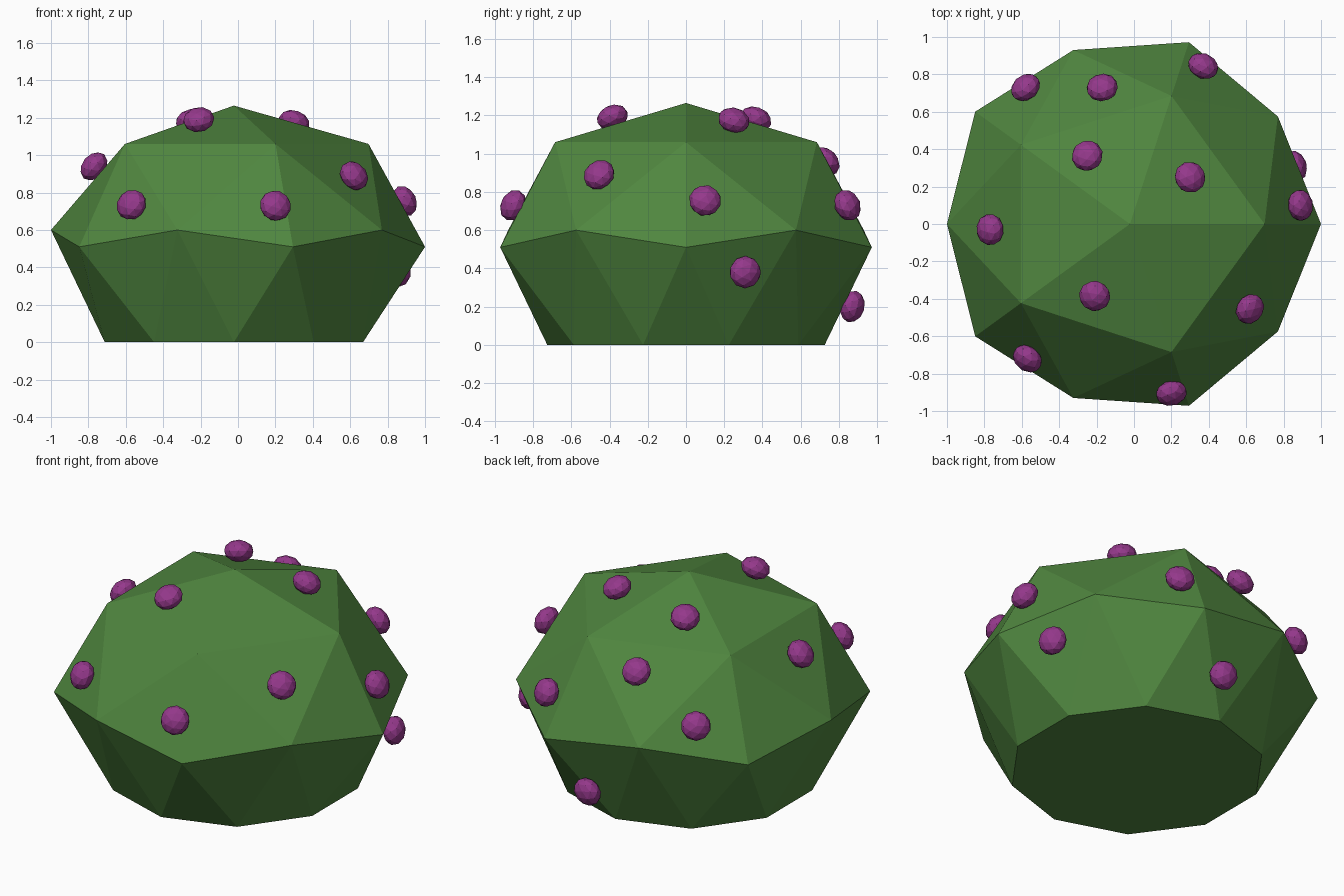
import bpy, bmesh, math
from mathutils import Vector, Matrix

if "Cube" in bpy.data.objects:
    bpy.data.objects.remove(bpy.data.objects["Cube"])

CX = -0.022  # axis of the body


def material(name, rgb):
    m = bpy.data.materials.new(name)
    m.diffuse_color = (*rgb, 1)
    m.use_nodes = True
    m.node_tree.nodes["Principled BSDF"].inputs["Base Color"].default_value = m.diffuse_color
    return m


def add_object(name, bm, mat):
    bmesh.ops.recalc_face_normals(bm, faces=bm.faces)
    me = bpy.data.meshes.new(name)
    bm.to_mesh(me)
    bm.free()
    me.materials.append(mat)
    ob = bpy.data.objects.new(name, me)
    bpy.context.collection.objects.link(ob)
    return ob


green = material("green_skin", (0.08, 0.24, 0.05))
purple = material("purple_spot", (0.30, 0.04, 0.26))

# Body: faceted dome, a stretched half icosphere with a flat base
bm = bmesh.new()


def ring(n, radius, z, start):
    pts = []
    for i in range(n):
        a = math.radians(start + 360 * i / n)
        pts.append(bm.verts.new((CX + radius * math.cos(a), radius * math.sin(a), z)))
    return pts


apex = bm.verts.new((CX, 0, 1.265))
top = ring(5, 0.72, 1.06, 0)
low = ring(5, 1.022, 0.51, 0)
mid = ring(5, 0.978, 0.60, 36)
base = ring(10, 0.726, 0, 18)
for k in range(5):
    n = (k + 1) % 5
    b0, b1, b2 = base[2 * k - 1], base[2 * k], base[2 * k + 1]
    for tri in ((apex, top[k], top[n]), (top[k], mid[k], top[n]),
                (top[k], low[k], mid[k]), (top[k], mid[k - 1], low[k]),
                (low[k], b0, b1), (low[k], b1, mid[k]),
                (mid[k], b1, b2), (mid[k], b2, low[n])):
        bm.faces.new(tri)
bm.faces.new(base)
add_object("body", bm, green)

# Spots: flattened icospheres sitting on the surface, facing outwards
spots = [(-.25, .365, 1.18), (.30, .25, 1.175), (-.77, -.03, .94),
         (-.21, -.385, 1.19), (.62, -.455, .89), (.20, -.905, .73),
         (-.57, -.72, .735), (.89, .10, .755), (.86, .31, .38),
         (-.17, .73, .96), (.37, .845, .73), (-.58, .73, .73),
         (.07, .87, .20)]
for i, p in enumerate(spots):
    out = Vector((p[0] - CX, p[1], (p[2] - 0.4) * 1.2))
    bm = bmesh.new()
    bmesh.ops.create_icosphere(bm, subdivisions=2, radius=0.085,
                               matrix=Matrix.Diagonal((1, 1, 0.75, 1)))
    ob = add_object(f"spot_{i + 1}", bm, purple)
    ob.location = p
    ob.rotation_mode = 'QUATERNION'
    ob.rotation_quaternion = out.to_track_quat('Z', 'Y')
